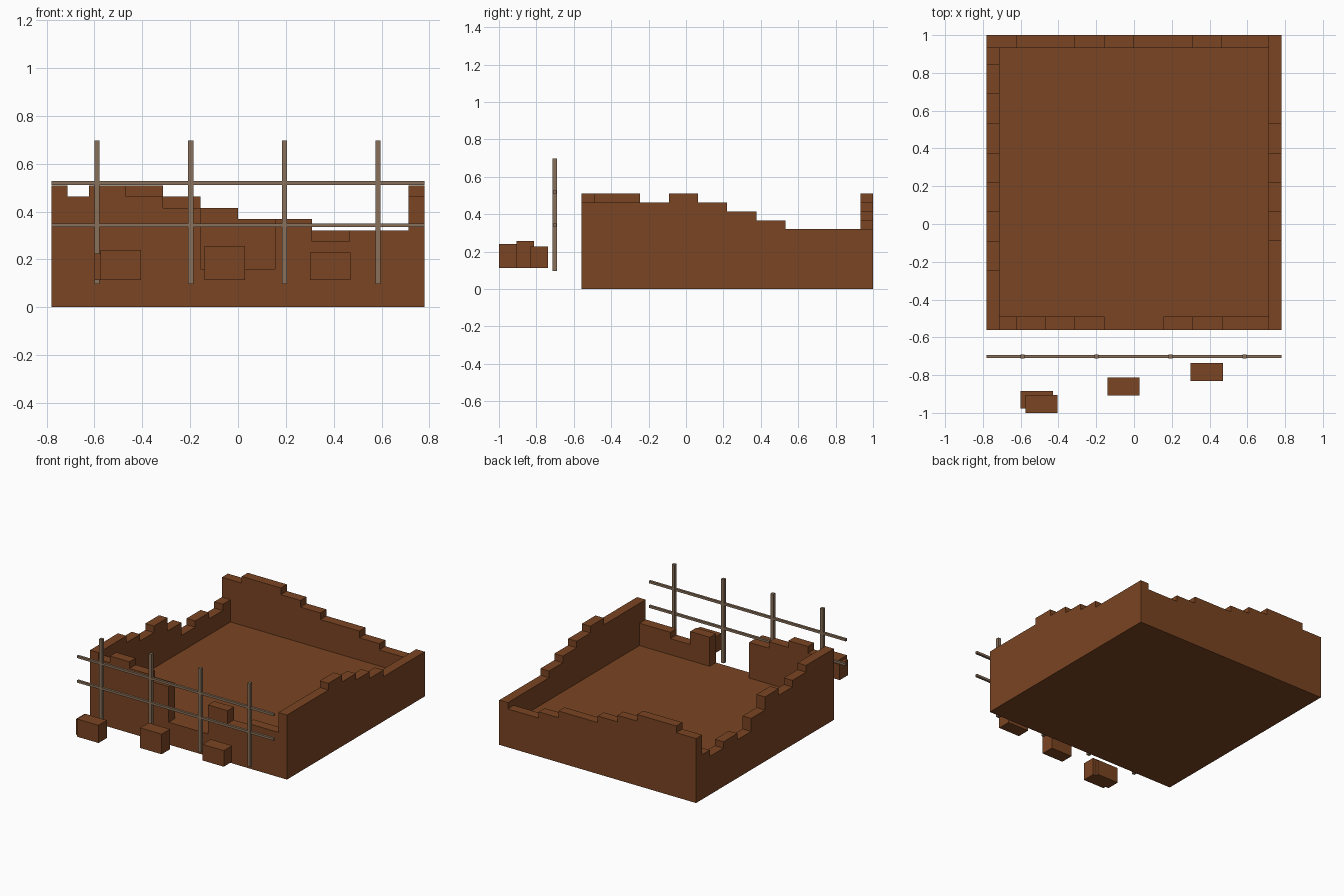
import bpy, bmesh
from mathutils import Vector

if "Cube" in bpy.data.objects:
    bpy.data.objects.remove(bpy.data.objects["Cube"])


def material(name, rgb):
    m = bpy.data.materials.new(name)
    m.diffuse_color = (*rgb, 1)
    m.use_nodes = True
    m.node_tree.nodes["Principled BSDF"].inputs["Base Color"].default_value = m.diffuse_color
    return m


BRICK = material("brown brick", (0.195, 0.058, 0.016))
WOOD = material("weathered wood", (0.25, 0.16, 0.10))


def finish(name, bm, mat):
    bmesh.ops.recalc_face_normals(bm, faces=bm.faces)
    me = bpy.data.meshes.new(name)
    bm.to_mesh(me)
    bm.free()
    me.materials.append(mat)
    ob = bpy.data.objects.new(name, me)
    bpy.context.collection.objects.link(ob)


def box(name, x0, x1, y0, y1, z0, z1, mat):
    bm = bmesh.new()
    bmesh.ops.create_cube(bm, size=1)
    for v in bm.verts:
        v.co = Vector(((x0 + x1) / 2 + v.co.x * (x1 - x0),
                       (y0 + y1) / 2 + v.co.y * (y1 - y0),
                       (z0 + z1) / 2 + v.co.z * (z1 - z0)))
    finish(name, bm, mat)


FLOOR = 0.16
# heights of the broken brick courses, lowest to highest
H = (0.275, 0.32, 0.368, 0.415, 0.462, 0.51)


def wall(name, along_x, side0, side1, start, steps):
    """Stepped profile extruded across the wall; steps = (end, course)."""
    pts, a = [(start, FLOOR)], start
    for end, course in steps:
        pts += [(a, H[course]), (end, H[course])]
        a = end
    pts.append((a, FLOOR))
    bm = bmesh.new()
    place = (lambda s, t, z: (s, t, z)) if along_x else (lambda s, t, z: (t, s, z))
    face = bm.faces.new([bm.verts.new(place(s, side0, z)) for s, z in pts])
    ext = bmesh.ops.extrude_face_region(bm, geom=[face], use_keep_orig=True)
    shift = place(0, side1 - side0, 0)
    bmesh.ops.translate(bm, vec=shift, verts=[
        g for g in ext["geom"] if isinstance(g, bmesh.types.BMVert)])
    finish(name, bm, BRICK)


# floor slab
box("floor_slab", -0.78, 0.78, -0.56, 1.0, 0, FLOOR, BRICK)

# ruined walls, with a doorway gap at the front
wall("front_wall_left", True, -0.56, -0.49, -0.712,
     [(-0.623, 4), (-0.468, 5), (-0.313, 4), (-0.157, 3)])
wall("front_wall_right", True, -0.56, -0.49, 0.155,
     [(0.31, 2), (0.467, 0), (0.712, 1)])
wall("back_wall", True, 0.932, 1.0, -0.78,
     [(-0.623, 4), (-0.313, 5), (-0.157, 4), (0, 3), (0.31, 2), (0.467, 1), (0.712, 0)])
wall("right_wall", False, 0.712, 0.78, -0.56,
     [(-0.09, 4), (0.065, 5), (0.22, 4), (0.377, 3), (0.533, 2), (1.0, 1)])
wall("left_wall", False, -0.78, -0.712, -0.56,
     [(-0.245, 5), (-0.09, 4), (0.065, 3), (0.22, 4), (0.377, 2), (0.533, 0),
      (0.69, 1), (0.845, 0), (0.932, 1)])

# scaffold poles and rails in front
for i, x in enumerate((-0.59, -0.198, 0.194, 0.585)):
    box(f"scaffold_pole_{i + 1}", x - 0.011, x + 0.011, -0.713, -0.69, 0.097, 0.697, WOOD)
for i, z in enumerate((0.343, 0.519)):
    box(f"scaffold_rail_{i + 1}", -0.78, 0.78, -0.71, -0.693, z - 0.008, z + 0.008, WOOD)

# fallen blocks
for i, (x, y, top) in enumerate([(0.30, -0.832, 0.228), (-0.14, -0.907, 0.257),
                                 (-0.575, -1.0, 0.24), (-0.60, -0.978, 0.224)]):
    box(f"fallen_block_{i + 1}", x, x + 0.17, y, y + 0.095, 0.113, top, BRICK)
